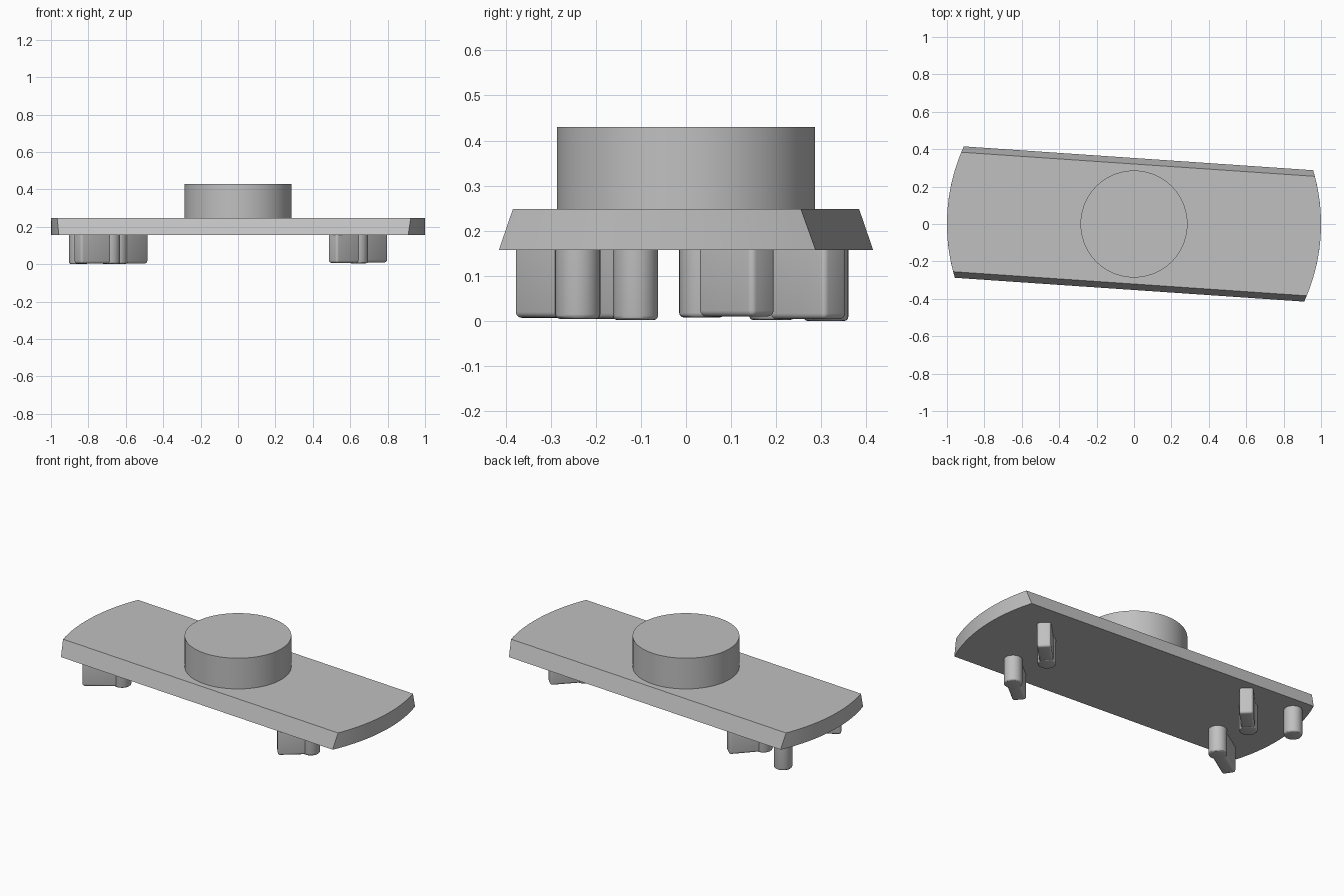
import bpy, bmesh, math
from mathutils import Matrix, Vector

if "Cube" in bpy.data.objects:
    bpy.data.objects.remove(bpy.data.objects["Cube"], do_unlink=True)

grey = bpy.data.materials.new("plain grey")
grey.use_nodes = True
colour = (0.53, 0.53, 0.53, 1)
grey.diffuse_color = colour
grey.node_tree.nodes["Principled BSDF"].inputs["Base Color"].default_value = colour

PLATE_LOW, PLATE_TOP, DISC_TOP = 0.157, 0.248, 0.43
PIN_RADIUS, FIN_WIDTH, ROOT = 0.05, 0.075, 0.2


def finish(bm, name):
    """Turn a bmesh into a grey object with smooth curves and sharp edges."""
    bmesh.ops.recalc_face_normals(bm, faces=bm.faces)
    mesh = bpy.data.meshes.new(name)
    bm.to_mesh(mesh)
    bm.free()
    obj = bpy.data.objects.new(name, mesh)
    bpy.context.collection.objects.link(obj)
    mesh.materials.append(grey)
    bpy.ops.object.select_all(action="DESELECT")
    obj.select_set(True)
    bpy.context.view_layer.objects.active = obj
    bpy.ops.object.shade_smooth_by_angle(angle=math.radians(30))
    return obj


def cylinder(name, x, y, radius, low, top, sides, bevel=0):
    bm = bmesh.new()
    place = Matrix.Translation((x, y, (low + top) / 2))
    bmesh.ops.create_cone(bm, cap_ends=True, segments=sides, radius1=radius,
                          radius2=radius, depth=top - low, matrix=place)
    if bevel:
        rim = [e for e in bm.edges if all(v.co.z < low + 0.001 for v in e.verts)]
        bmesh.ops.bevel(bm, geom=rim, offset=bevel, segments=3,
                        profile=0.5, affect="EDGES")
    return finish(bm, name)


def fin(name, start, end, low):
    """Rounded upright bar running from a pin centre to its tip."""
    a, b = Vector(start), Vector(end)
    run = b - a
    mid = (a + b) / 2
    bm = bmesh.new()
    place = (Matrix.Translation((mid.x, mid.y, (low + ROOT) / 2))
             @ Matrix.Rotation(math.atan2(run.y, run.x), 4, "Z")
             @ Matrix.Diagonal((run.length, FIN_WIDTH, ROOT - low, 1)))
    bmesh.ops.create_cube(bm, size=1, matrix=place)
    bmesh.ops.bevel(bm, geom=bm.edges[:], offset=0.013, segments=4,
                    profile=0.5, affect="EDGES")
    return finish(bm, name)


def bar_plate():
    """Slanted-sided bar with ends cut by a unit circle."""
    bm = bmesh.new()
    tilt, steps = math.radians(-3.9), 20
    loops = []
    for z, half in ((PLATE_LOW, 0.352), (PLATE_TOP, 0.32)):
        spread = math.asin(half)
        loop = []
        for base in (0, math.pi):
            for i in range(steps + 1):
                t = base + tilt + spread * (2 * i / steps - 1)
                loop.append(bm.verts.new((math.cos(t), math.sin(t), z)))
        loops.append(loop)
    low, top = loops
    bm.faces.new(low)
    bm.faces.new(top)
    for i in range(len(low)):
        j = (i + 1) % len(low)
        bm.faces.new((low[i], low[j], top[j], top[i]))
    return finish(bm, "bar_plate")


bar_plate()
cylinder("round_boss", 0, 0, 0.286, PLATE_TOP - 0.02, DISC_TOP, 96)

# Pins with fins: name, pin centre, fin tip, fin underside height
lugs = (
    ("left_back", (0.64, 0.035), (0.775, 0.173), 0.01),
    ("left_front", (0.645, -0.24), (0.505, -0.353), 0.007),
    ("right_back", (-0.64, 0.19), (-0.507, 0.332), 0.004),
    ("right_front", (-0.68, -0.112), (-0.858, -0.228), 0.004),
)
for name, pin, tip, low in lugs:
    cylinder(name + "_pin", *pin, PIN_RADIUS, low - 0.002, ROOT, 32, 0.01)
    fin(name + "_fin", pin, tip, low)

# Single pin near the end
cylinder("end_pin", -0.853, 0.31, PIN_RADIUS, 0, ROOT, 32, 0.01)
